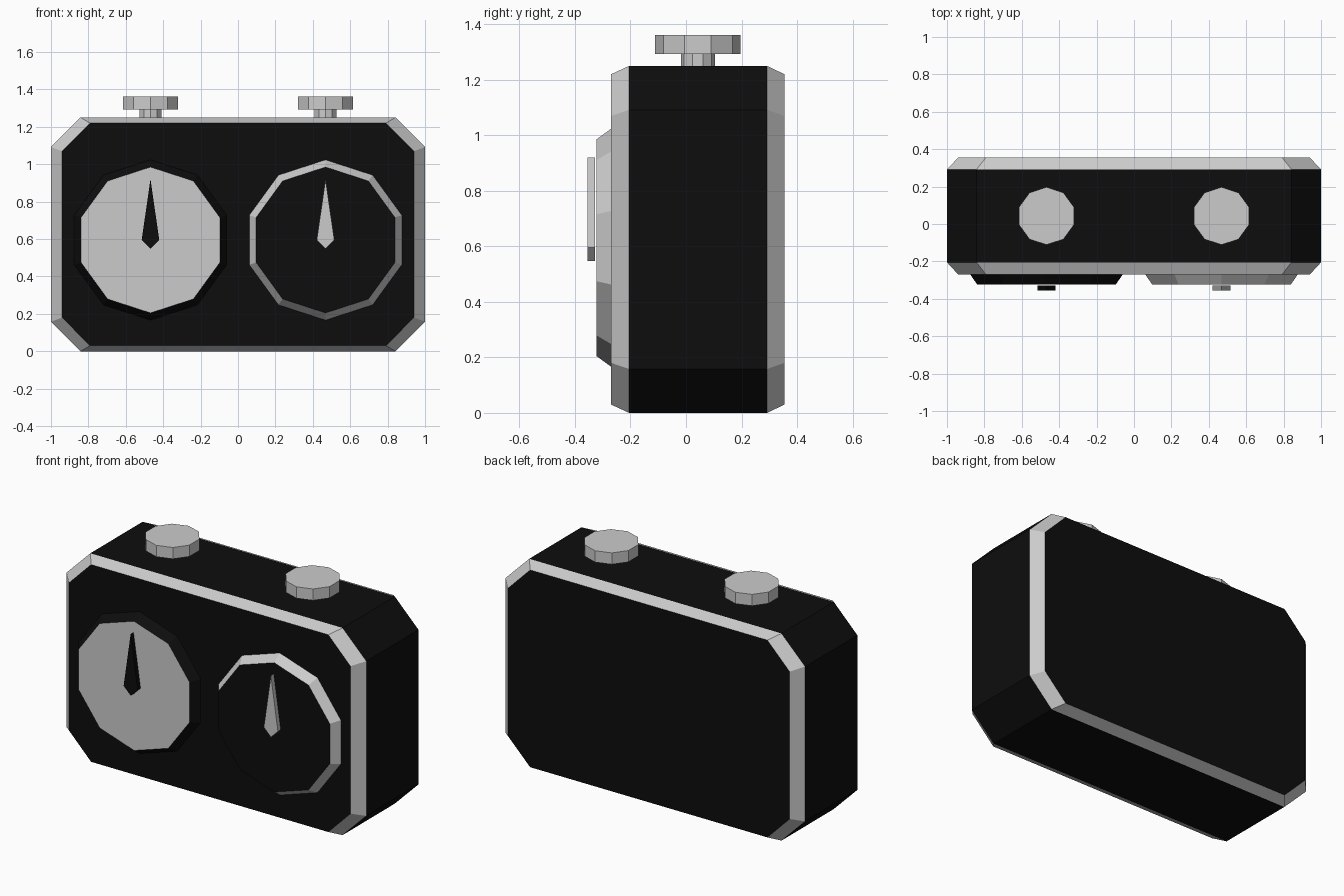
import bpy, bmesh
from math import sin, cos, pi

if "Cube" in bpy.data.objects:
    bpy.data.objects.remove(bpy.data.objects["Cube"])


def material(name, value):
    m = bpy.data.materials.new(name)
    m.diffuse_color = (value, value, value, 1)
    m.use_nodes = True
    m.node_tree.nodes["Principled BSDF"].inputs["Base Color"].default_value = m.diffuse_color
    return m


black = material("black", 0.004)
grey = material("grey", 0.8)


def loft(name, rings, side_mats, cap_mat):
    """Skin matching rings of points; side_mats gives one material slot per band."""
    bm = bmesh.new()
    loops = [[bm.verts.new(p) for p in ring] for ring in rings]
    n = len(loops[0])
    for a, b, slot in zip(loops, loops[1:], side_mats):
        for i in range(n):
            j = (i + 1) % n
            bm.faces.new((a[i], a[j], b[j], b[i])).material_index = slot
    for cap in (loops[0], loops[-1]):
        bm.faces.new(cap).material_index = cap_mat
    bmesh.ops.recalc_face_normals(bm, faces=bm.faces)
    mesh = bpy.data.meshes.new(name)
    bm.to_mesh(mesh)
    bm.free()
    mesh.materials.append(black)
    mesh.materials.append(grey)
    obj = bpy.data.objects.new(name, mesh)
    bpy.context.collection.objects.link(obj)
    return obj


def decagon(r):
    return [(r * sin(i * pi / 5), r * cos(i * pi / 5)) for i in range(10)]


def upright(pts, x, z, y):
    return [(x + u, y, z + v) for u, v in pts]


def flat(pts, x, y, z):
    return [(x + u, y + v, z) for u, v in pts]


# Body: cut-corner box with grey bevelled front and back edges
outline = [(1, 0.467), (0.842, 0.625), (-0.842, 0.625), (-1, 0.467),
           (-1, -0.467), (-0.842, -0.625), (0.842, -0.625), (1, -0.467)]
inset = [(u * 0.94, v * 0.952) for u, v in outline]
loft("body", [upright(inset, 0, 0.625, -0.27), upright(outline, 0, 0.625, -0.205),
              upright(outline, 0, 0.625, 0.292), upright(inset, 0, 0.625, 0.355)],
     (1, 0, 1), 0)

needle = [(0, 0.325), (0.047, 0), (0, -0.047), (-0.047, 0)]
for side, x, rim, face in (("left", -0.468, 0, 1), ("right", 0.468, 1, 0)):
    # Tapered dial with contrasting face and needle
    loft(side + "_dial", [upright(decagon(0.43), x, 0.595, -0.268),
                          upright(decagon(0.39), x, 0.595, -0.323)], (rim,), face)
    loft(side + "_needle", [upright(needle, x, 0.595, -0.328),
                            upright(needle, x, 0.595, -0.355)], (rim,), rim)
    # Top knob on a stem
    loft(side + "_knob_stem", [flat(decagon(0.061), x, 0.043, 1.24),
                               flat(decagon(0.061), x, 0.043, 1.295)], (1,), 1)
    loft(side + "_knob", [flat(decagon(0.154), x, 0.043, 1.293),
                          flat(decagon(0.154), x, 0.043, 1.362)], (1,), 1)
